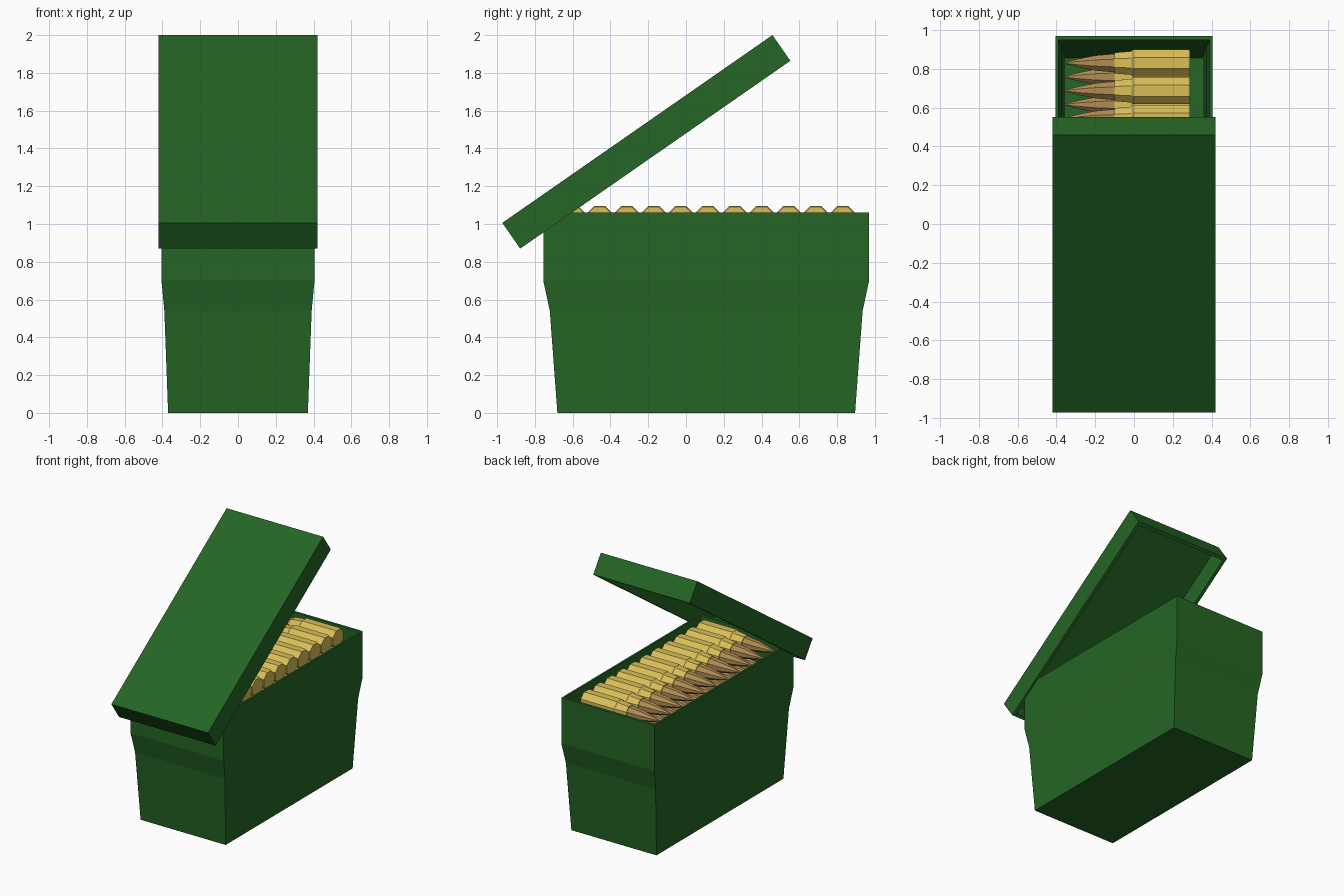
import bpy, bmesh, math
from mathutils import Matrix

cube = bpy.data.objects.get("Cube")
if cube:
    bpy.data.objects.remove(cube, do_unlink=True)


def material(name, rgb):
    m = bpy.data.materials.new(name)
    m.use_nodes = True
    m.diffuse_color = (*rgb, 1)
    bsdf = next(n for n in m.node_tree.nodes if n.type == 'BSDF_PRINCIPLED')
    bsdf.inputs["Base Color"].default_value = (*rgb, 1)
    return m


GREEN = material("olive green paint", (0.018, 0.13, 0.018))
BRASS = material("brass", (0.70, 0.52, 0.10))
COPPER = material("copper", (0.42, 0.26, 0.085))


def loft(name, rings, mats):
    """Skin a list of closed point rings and cap both ends."""
    bm = bmesh.new()
    loops = [[bm.verts.new(p) for p in ring] for ring in rings]
    for a, b in zip(loops, loops[1:]):
        n = len(a)
        for i in range(n):
            bm.faces.new((a[i], a[(i + 1) % n], b[(i + 1) % n], b[i]))
    bm.faces.new(loops[0])
    bm.faces.new(loops[-1])
    bmesh.ops.recalc_face_normals(bm, faces=bm.faces)
    mesh = bpy.data.meshes.new(name)
    bm.to_mesh(mesh)
    bm.free()
    for m in mats:
        mesh.materials.append(m)
    return mesh


def rect(z, hx, hy):
    return [(-hx, -hy, z), (hx, -hy, z), (hx, hy, z), (-hx, hy, z)]


def octagon(x, r):
    angles = [math.radians(22.5 + 45 * i) for i in range(8)]
    return [(x, r * math.cos(a), r * math.sin(a)) for a in angles]


def place(name, mesh, matrix):
    ob = bpy.data.objects.new(name, mesh)
    bpy.context.collection.objects.link(ob)
    ob.matrix_world = matrix
    return ob


# Open box: outer wall up, over the rim, inner wall down to the floor
box = [(0, .37, .788), (.54, .39, .828), (.70, .405, .8625), (1.06, .405, .8625),
       (1.06, .39, .842), (.70, .39, .842), (.54, .373, .805), (.03, .355, .75)]
place("box_body", loft("box_body", [rect(*r) for r in box], [GREEN]),
      Matrix.Translation((0, .107, 0)))

# Hollow lid, tilted open
lid = [(.083, .42, .871), (-.083, .42, .871), (-.083, .395, .846), (.055, .385, .836)]
place("lid", loft("lid", [rect(*r) for r in lid], [GREEN]),
      Matrix.Translation((0, -.21, 1.435)) @ Matrix.Rotation(math.radians(34.8), 4, 'X'))

# Cartridge: eight-sided case, shoulder and pointed tip
profile = [(.29, .07), (.28, .075), (-.005, .075), (-.015, .066), (-.10, .058),
           (-.10, .052), (-.20, .042), (-.28, .025), (-.36, .004)]
cartridge = loft("cartridge", [octagon(*p) for p in profile], [BRASS, COPPER])
for face in cartridge.polygons:
    face.material_index = 1 if face.center.x < -.105 else 0

# Two staggered layers of cartridges
pitch = .143
for layer, (count, y0, z) in enumerate([(11, .83, 1.026), (10, .83 - pitch / 2, .90)]):
    for i in range(count):
        place(f"cartridge_{layer + 1}_{i + 1}", cartridge,
              Matrix.Translation((0, y0 - i * pitch, z)))
